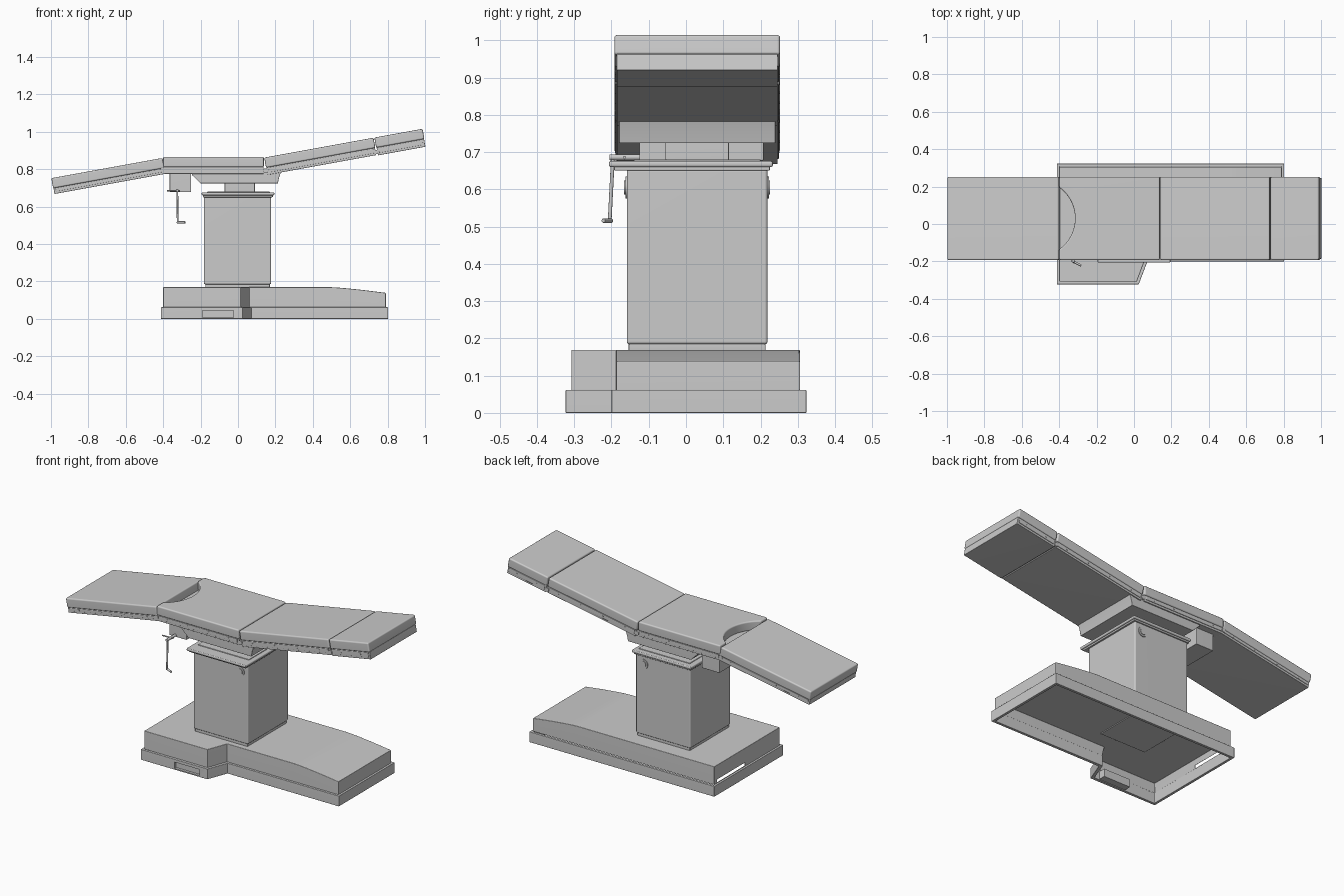
import bpy, bmesh, math
from mathutils import Matrix, Vector

if "Cube" in bpy.data.objects:
    bpy.data.objects.remove(bpy.data.objects["Cube"])

YC = 0.03  # table and column centre line


def finish(name, bm, bevel=0.0, segs=2, loc=(0, 0, 0), tilt=0.0):
    bmesh.ops.recalc_face_normals(bm, faces=bm.faces[:])
    if bevel:
        sharp = [e for e in bm.edges if len(e.link_faces) == 2 and e.calc_face_angle(0) > 0.6]
        bmesh.ops.bevel(bm, geom=sharp, offset=bevel, segments=segs, profile=0.5,
                        affect='EDGES', clamp_overlap=True)
    me = bpy.data.meshes.new(name)
    bm.to_mesh(me)
    bm.free()
    ob = bpy.data.objects.new(name, me)
    bpy.context.collection.objects.link(ob)
    ob.location = loc
    ob.rotation_euler = (0, tilt, 0)
    bpy.ops.object.select_all(action='DESELECT')
    ob.select_set(True)
    bpy.context.view_layer.objects.active = ob
    bpy.ops.object.shade_smooth_by_angle(angle=math.radians(48))
    return ob


def prism_bm(points, direction):
    bm = bmesh.new()
    f = bm.faces.new([bm.verts.new(p) for p in points])
    ext = bmesh.ops.extrude_face_region(bm, geom=[f])
    bmesh.ops.translate(bm, vec=direction, verts=[v for v in ext['geom'] if isinstance(v, bmesh.types.BMVert)])
    bmesh.ops.recalc_face_normals(bm, faces=bm.faces[:])
    return bm


def plan(outline, z0, z1):
    return prism_bm([(x, y, z0) for x, y in outline], (0, 0, z1 - z0))


def inset_end(bm, pick, thickness):
    face = pick(bm.faces, key=lambda f: f.calc_center_median().z)
    bmesh.ops.inset_region(bm, faces=[face], thickness=thickness)
    return face


def box(name, x, y, z, bevel=0.003, segs=2, **kw):
    return finish(name, plan([(x[0], y[0]), (x[1], y[0]), (x[1], y[1]), (x[0], y[1])], *z), bevel, segs, **kw)


def rod(name, a, b, r, sides=20, bevel=0.0, **kw):
    a, b = Vector(a), Vector(b)
    d = b - a
    m = Matrix.Translation((a + b) / 2) @ d.to_track_quat('Z', 'Y').to_matrix().to_4x4()
    bm = bmesh.new()
    bmesh.ops.create_cone(bm, cap_ends=True, segments=sides, radius1=r, radius2=r, depth=d.length, matrix=m)
    return finish(name, bm, bevel, **kw)


def cut(target, x, y, z):
    c = box("cutter", x, y, z, bevel=0)
    c.hide_render = True
    c.hide_set(True)
    m = target.modifiers.new("pocket", 'BOOLEAN')
    m.object, m.solver = c, 'EXACT'


# Base skirt: an open ring
bm = plan([(-0.412, -0.323), (0.025, -0.323), (0.072, -0.2), (0.802, -0.2), (0.802, 0.323), (-0.412, 0.323)], 0, 0.062)
ends = [inset_end(bm, pick, 0.022) for pick in (min, max)]
rims = [e for f in ends for e in f.edges]
bmesh.ops.delete(bm, geom=ends, context='FACES_ONLY')
bmesh.ops.bridge_loops(bm, edges=rims)
skirt = finish("base_skirt", bm, 0.002)
cut(skirt, (-0.19, -0.025), (-0.4, -0.28), (0.008, 0.045))

# Pocket lining behind the front slot
box("front_slot_box", (-0.195, -0.02), (-0.308, -0.265), (0.004, 0.05), 0)

# Base cover, hollow underneath, its top falling away at one end
bm = plan([(-0.4, -0.308), (0.015, -0.308), (0.06, -0.187), (0.79, -0.187), (0.79, 0.306), (-0.4, 0.306)],
          0.06, 0.169)
ceiling = inset_end(bm, min, 0.012)
bmesh.ops.translate(bm, vec=(0, 0, 0.055), verts=ceiling.verts[:])
for i in range(7):
    bmesh.ops.bisect_plane(bm, geom=bm.verts[:] + bm.edges[:] + bm.faces[:],
                           plane_co=(0.5 + 0.041 * i, 0, 0), plane_no=(1, 0, 0))
for v in bm.verts:
    if v.co.z > 0.15 and v.co.x > 0.5:
        v.co.z -= 0.03 * ((v.co.x - 0.5) / 0.288) ** 1.3
cover = finish("base_cover", bm, 0.003)
cut(cover, (-0.45, -0.37), (0.02, 0.28), (0.066, 0.084))

# Service plate on the underside
box("underside_plate", (-0.14, 0.16), (-0.08, 0.2), (0.11, 0.118), 0.001)

# Column, plinth and collar
box("column_plinth", (-0.175, 0.17), (YC - 0.184, YC + 0.184), (0.165, 0.19), 0.004)
box("column", (-0.182, 0.177), (YC - 0.189, YC + 0.189), (0.184, 0.655), 0.008, 3)
box("collar_lower", (-0.188, 0.186), (-0.193, 0.225), (0.65, 0.662), 0.003)
box("collar_upper", (-0.194, 0.194), (-0.207, 0.233), (0.66, 0.676), 0.005)
box("collar_cap", (-0.165, 0.17), (YC - 0.17, YC + 0.17), (0.674, 0.68), 0.002)
box("neck", (-0.072, 0.09), (YC - 0.085, YC + 0.085), (0.678, 0.73), 0.003)

# Round knobs on both column sides
for s, side in ((-1, "front"), (1, "back")):
    y = YC + s * 0.189
    rod(side + "_knob_ring", (0.125, y - s * 0.01, 0.605), (0.125, y + s * 0.004, 0.605), 0.029, 32)
    rod(side + "_knob", (0.125, y - s * 0.01, 0.605), (0.125, y + s * 0.007, 0.605), 0.019, 32)

# Saddle under the seat
saddle = [(-0.25, 0.78), (-0.245, 0.768), (-0.2, 0.724), (0.213, 0.724), (0.22, 0.757), (0.23, 0.787)]
finish("saddle", prism_bm([(x, YC - 0.21, z) for x, z in saddle], (0, 0.42, 0)), 0.002)

# Gearbox and hand crank
box("gearbox", (-0.365, -0.25), (-0.125, 0.208), (0.677, 0.78), 0.003)
rod("crank_shaft", (-0.325, -0.12, 0.686), (-0.325, -0.206, 0.686), 0.008, bevel=0.002)
rod("crank_cross_pin", (-0.38, -0.165, 0.686), (-0.31, -0.165, 0.686), 0.004)
rod("crank_arm", (-0.325, -0.196, 0.69), (-0.322, -0.205, 0.512), 0.005)
rod("crank_grip", (-0.326, -0.2, 0.516), (-0.282, -0.222, 0.516), 0.006, bevel=0.002)


def section(name, x0, x1, loc, tilt, depth, outline=None):
    """Padded table section: cushion, tray, side rails and bolts, top surface at local z = 0."""
    kw = dict(loc=loc, tilt=tilt)
    h = 0.2225
    if outline is None:
        outline = [(x0, -h), (x1, -h), (x1, h), (x0, h)]
    finish(name + "_cushion", plan(outline, -0.055, 0), 0.008, 3, **kw)
    box(name + "_tray", (x0 + 0.002, x1 - 0.002), (-0.216, 0.216), (-depth, -0.053), 0.002, **kw)
    for s, side in ((-1, "front"), (1, "back")):
        a, b = sorted((s * 0.214, s * 0.219))
        box(f"{name}_{side}_rail", (x0 + 0.012, x1 - 0.012), (a, b), (-depth + 0.012, -0.057), 0.001, **kw)
        n = max(2, round((x1 - x0) / 0.14))
        for i in range(n):
            x = x0 + (x1 - x0) * (i + 0.5) / n
            z = -(depth + 0.045) / 2
            rod(f"{name}_{side}_bolt", (x, s * 0.21, z), (x, s * 0.221, z), 0.004, 10, **kw)


# Seat with the rounded cut-out at the leg end
R, ax = 0.203, 0.951
arc = [(-0.518 + R * math.cos(ax * t / 10), R * math.sin(ax * t / 10)) for t in range(10, -11, -1)]
seat = [(-0.4, -0.2225), (0.138, -0.2225), (0.138, 0.2225), (-0.4, 0.2225)] + arc
section("seat", -0.4, 0.138, (0, YC, 0.866), 0, 0.091, seat)

# Tilted leg, back and head sections
TILT = -math.radians(10.3)
section("leg", -0.604, 0, (-0.404, YC, 0.86), TILT, 0.086)
section("back", 0, 0.594, (0.14, YC, 0.862), TILT, 0.094)
section("head", 0, 0.262, (0.729, YC, 0.969), TILT, 0.097)

# Hinges joining the sections
for name, x, z in (("leg", -0.402, 0.797), ("back", 0.147, 0.793), ("head", 0.737, 0.892)):
    rod(name + "_hinge_bar", (x, YC - 0.2, z), (x, YC + 0.2, z), 0.01)
    for s, side in ((-1, "front"), (1, "back")):
        rod(f"{name}_{side}_hinge", (x, YC + s * 0.2, z), (x, YC + s * 0.221, z), 0.012, 24)

# Keep broad faces flat while rounded edges stay smooth
for ob in bpy.data.objects:
    if not ob.hide_render:
        ob.modifiers.new("even_shading", 'WEIGHTED_NORMAL').keep_sharp = True
